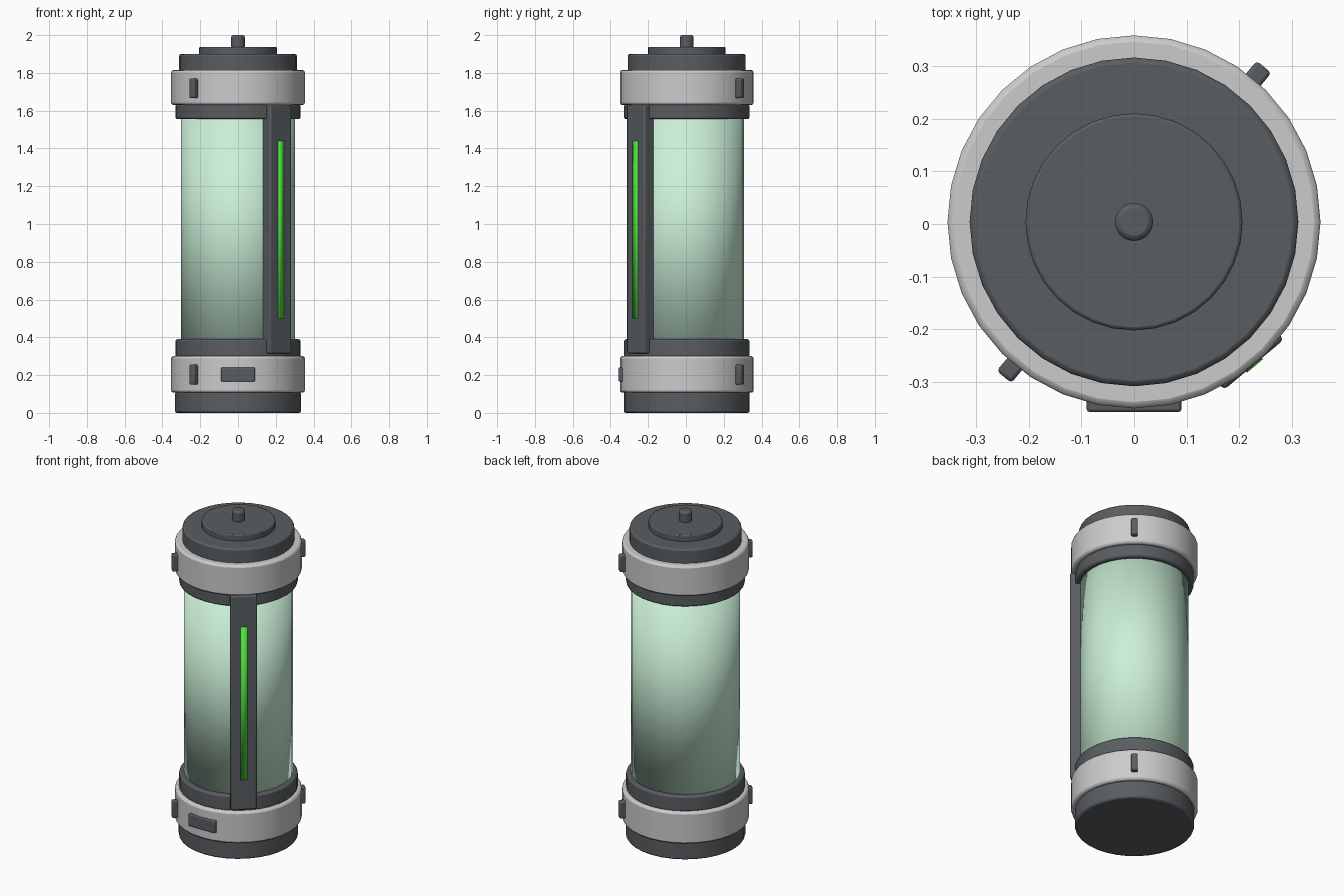
import bpy, math

if "Cube" in bpy.data.objects:
    bpy.data.objects.remove(bpy.data.objects["Cube"])

CY = 0.004   # axis offset so the front panel sits inside the centred bounds


def material(name, rgb):
    m = bpy.data.materials.new(name)
    m.diffuse_color = (*rgb, 1)
    m.use_nodes = True
    m.node_tree.nodes["Principled BSDF"].inputs["Base Color"].default_value = m.diffuse_color
    return m


DARK = material("dark_metal", (0.10, 0.11, 0.12))
GLASS = material("pale_green_glass", (0.60, 0.87, 0.69))
GLOW = material("bright_green", (0.08, 0.75, 0.05))


def finish(name, mat, bevel):
    o = bpy.context.object
    o.name = name
    if mat:
        o.data.materials.append(mat)
    if bevel:
        b = o.modifiers.new("bevel", 'BEVEL')
        b.width = bevel
        b.segments = 2
        b.limit_method = 'ANGLE'
        b.angle_limit = math.radians(40)
        bpy.ops.object.shade_smooth_by_angle(angle=math.radians(35))
    else:
        bpy.ops.object.shade_smooth()
    return o


def disc(name, r, z0, z1, mat=None, bevel=0.01):
    bpy.ops.mesh.primitive_cylinder_add(vertices=32, radius=r, depth=z1 - z0,
                                        location=(0, CY, (z0 + z1) / 2))
    return finish(name, mat, bevel)


def radial_box(name, deg, r0, r1, width, z0, z1, mat=None, bevel=0.006):
    """Box facing outward from the axis at the given angle."""
    a = math.radians(deg)
    r = (r0 + r1) / 2
    bpy.ops.mesh.primitive_cube_add(
        size=1, location=(r * math.cos(a), CY + r * math.sin(a), (z0 + z1) / 2),
        rotation=(0, 0, a))
    o = bpy.context.object
    o.scale = (r1 - r0, width, z1 - z0)
    bpy.ops.object.transform_apply(location=False, rotation=False, scale=True)
    return finish(name, mat, bevel)


# Lower end: foot, collar and seal
disc("base_foot", 0.333, 0.0, 0.112, DARK)
disc("lower_collar", 0.354, 0.107, 0.30, None, 0.012)
disc("lower_seal", 0.331, 0.295, 0.39, DARK)

# Glass tube, softly shaded along its length
disc("glass_tube", 0.303, 0.34, 1.60, GLASS, 0)

# Upper end: seal, collar, stepped lid and knob
disc("upper_seal", 0.331, 1.555, 1.635, DARK)
disc("upper_collar", 0.354, 1.63, 1.815, None, 0.012)
disc("lid", 0.312, 1.80, 1.90, DARK)
disc("lid_step", 0.206, 1.89, 1.937, DARK, 0.006)
disc("lid_knob", 0.036, 1.93, 2.0, DARK, 0.01)

# Vertical spine with light bar
radial_box("spine", -50, 0.27, 0.354, 0.148, 0.315, 1.63, DARK, 0.008)
radial_box("light_bar", -50, 0.34, 0.357, 0.04, 0.50, 1.44, GLOW, 0)

# Latches on opposite sides of both collars
for level, z0, z1 in (("lower", 0.15, 0.255), ("upper", 1.667, 1.77)):
    for side, deg in (("back", 50), ("front", 230)):
        radial_box(f"{level}_latch_{side}", deg, 0.32, 0.384, 0.036, z0, z1, DARK, 0.007)

# Small front panel on the lower collar
radial_box("front_panel", -90, 0.31, 0.361, 0.18, 0.165, 0.24, DARK)
